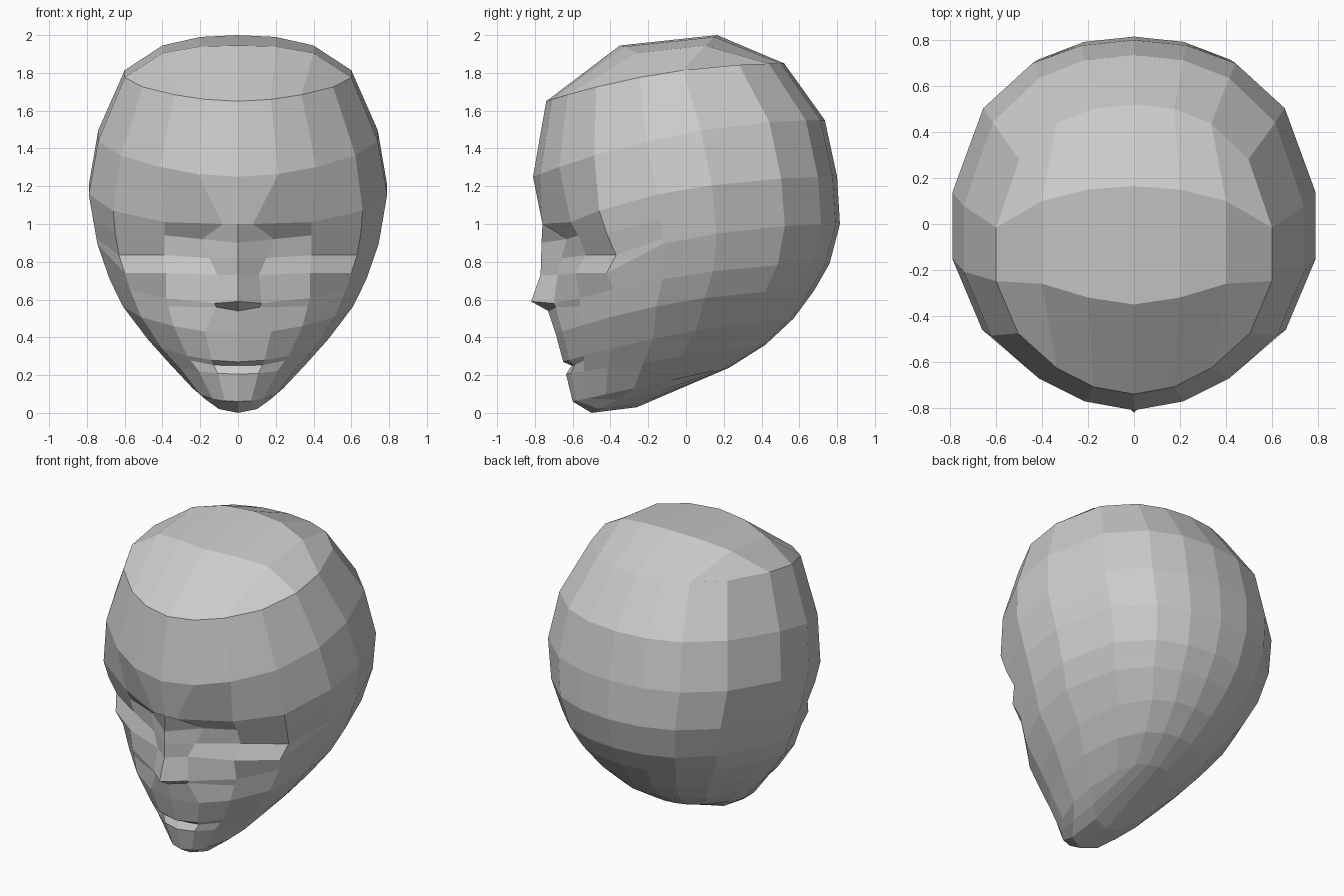
import bpy, bmesh
from mathutils import Vector

if "Cube" in bpy.data.objects:
    bpy.data.objects.remove(bpy.data.objects["Cube"])

# Shared cross-section of the half head, column 0 = front centre, 9 = back centre
COL_X = [0, .29, .56, .84, 1, 1, .83, .56, .29, 0]
COL_Y = [-1, -.95, -.82, -.58, -.22, .15, .62, .87, .97, 1]


def ring(yf, zf, yb, zb, w, bend=1.0):
    """Tilted half ring from a front point to a back point."""
    pts = []
    for cx, cy in zip(COL_X, COL_Y):
        t = (cy + 1) / 2
        ease = t * (1 + bend * (1 - t))
        pts.append(Vector((w * cx, yf + (yb - yf) * t, zf + (zb - zf) * ease)))
    return pts


def between(a, b, f):
    return [p.lerp(q, f) for p, q in zip(a, b)]


def shape(pts, fixes):
    """Move single columns of a ring to form a facial feature."""
    for k, co in fixes.items():
        pts[k] = Vector(co)
    return pts


# Main rings, top to bottom
crown = ring(-.74, 1.65, .52, 1.85, .60)
forehead = ring(-.81, 1.25, .735, 1.55, .74)
brow = ring(-.76, 1.0, .80, 1.25, .79)
cheek = ring(-.72, .72, .815, 1.0, .745)
nose = ring(-.69, .57, .76, .79, .68)
lip = ring(-.69, .42, .68, .65, .61)
mouth_top = ring(-.65, .27, .57, .50, .48, .6)
mouth_low = ring(-.635, .205, .42, .36, .37, .1)
chin = ring(-.60, .06, .23, .24, .24, 0)

# Rings in between for the eye sockets, nostrils and mouth
socket = between(brow, cheek, .5)
eye = between(brow, cheek, .9)
nostril = between(nose, lip, .3)
mouth_in = between(mouth_top, mouth_low, .3)

# Facial features
shape(brow, {1: (.08, -.76, 1.0), 2: (.39, -.61, 1.01), 3: (.66, -.46, 1.07)})
shape(socket, {0: (0, -.765, .9), 1: (.19, -.63, .92), 2: (.39, -.57, .94),
               3: (.65, -.42, .95)})
shape(eye, {0: (0, -.767, .82), 1: (.15, -.66, .82), 2: (.39, -.53, .835),
            3: (.63, -.37, .835)})
shape(cheek, {0: (0, -.77, .73), 1: (.11, -.68, .73), 2: (.38, -.585, .74),
              3: (.60, -.42, .74)})
shape(nose, {0: (0, -.82, .59), 1: (.125, -.70, .58)})
shape(nostril, {0: (0, -.73, .54), 1: (.115, -.69, .56)})
shape(mouth_in, {0: (0, -.605, .25), 1: (.13, -.59, .253)})

rings = [crown, forehead, brow, socket, eye, cheek, nose, nostril,
         lip, mouth_top, mouth_in, mouth_low, chin]

bm = bmesh.new()
grid = [[bm.verts.new(p) for p in r] for r in rings]


def skin(rows):
    for a, b in zip(rows, rows[1:]):
        for i in range(len(a) - 1):
            bm.faces.new((a[i], a[i + 1], b[i + 1], b[i]))


def cap(r, front, back):
    """Close a ring with a patch of three rows; front/back run outside to centre."""
    new = lambda pts: [bm.verts.new(p) for p in pts]
    skin([r[3::-1], [r[4]] + new(front), [r[5]] + new(back), r[6:]])


# Head wall, top of the skull, underside of the chin
skin(grid)
cap(grid[0], [(.4, -.26, 1.905), (.2, -.32, 1.94), (0, -.35, 1.945)],
    [(.4, .10, 1.945), (.2, .15, 1.99), (0, .165, 2.0)])
cap(grid[-1], [(.17, -.36, .07), (.10, -.46, .02), (0, -.50, 0)],
    [(.17, -.17, .10), (.10, -.24, .05), (0, -.26, .03)])

# Mirror the half to the other side and weld the seam
dup = bmesh.ops.duplicate(bm, geom=bm.verts[:] + bm.edges[:] + bm.faces[:])
for v in dup["geom"]:
    if isinstance(v, bmesh.types.BMVert):
        v.co.x = -v.co.x
bmesh.ops.remove_doubles(bm, verts=bm.verts[:], dist=.001)
bmesh.ops.recalc_face_normals(bm, faces=bm.faces[:])

mesh = bpy.data.meshes.new("head")
bm.to_mesh(mesh)
bm.free()
head = bpy.data.objects.new("head", mesh)
bpy.context.collection.objects.link(head)
